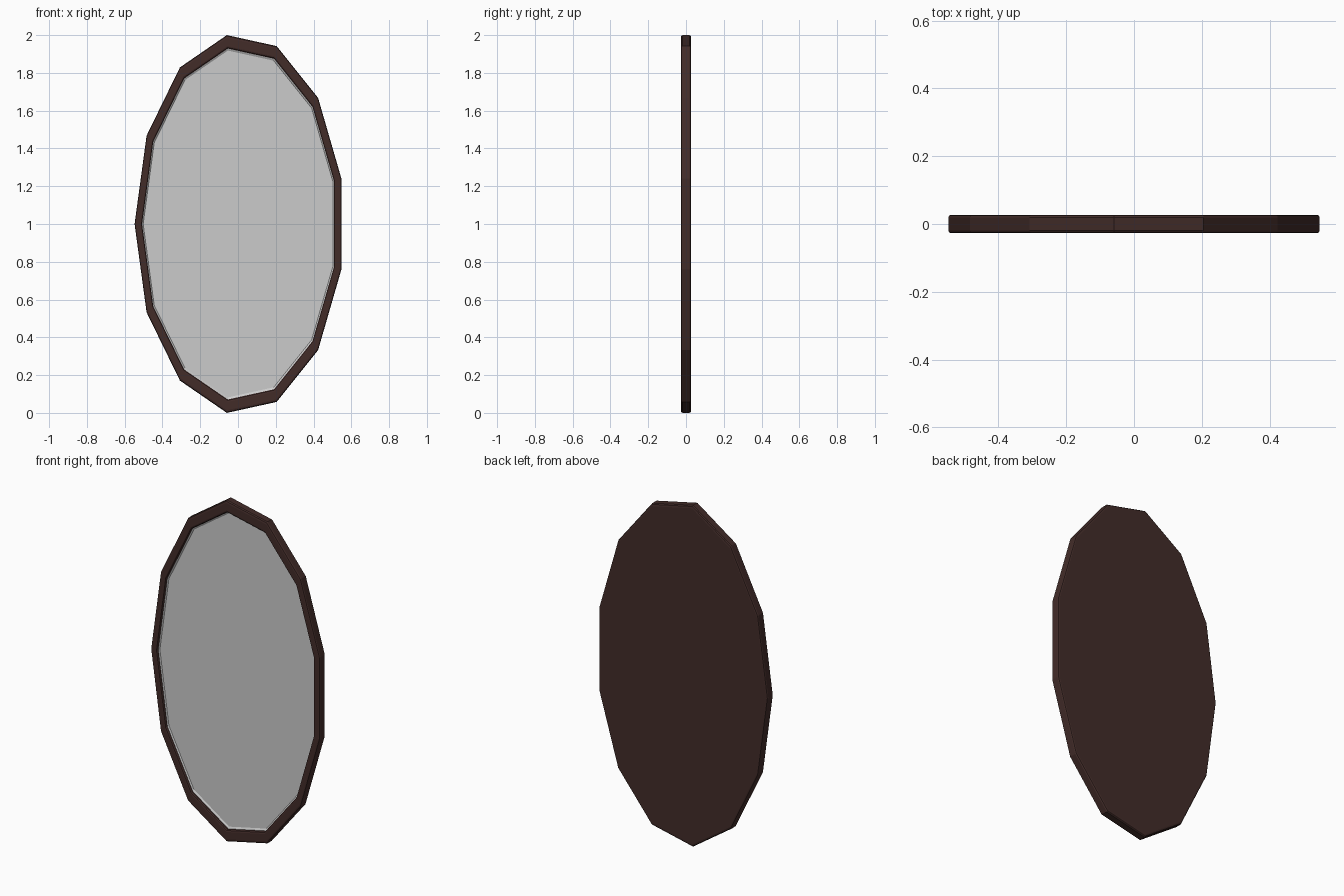
import bpy, bmesh
from math import cos, sin, pi

if "Cube" in bpy.data.objects:
    bpy.data.objects.remove(bpy.data.objects["Cube"])

SIDES = 13
RX, RZ = 0.5555, 1.0073
CX = RX - 0.5475


def loft(name, rings, color=None, cap_start=False, cap_end=False):
    """Skin a stack of 13-sided oval rings given as (scale, y)."""
    bm = bmesh.new()
    loops = []
    for s, y in rings:
        loop = []
        for i in range(SIDES):
            a = pi + 2 * pi * i / SIDES
            loop.append(bm.verts.new((CX + RX * s * cos(a), y, 1 + RZ * s * sin(a))))
        loops.append(loop)
    # each step from one ring to the next keeps the same winding
    for a, b in zip(loops, loops[1:]):
        for i in range(SIDES):
            j = (i + 1) % SIDES
            bm.faces.new((a[i], a[j], b[j], b[i]))
    if cap_start:
        bm.faces.new(loops[0][::-1])
    if cap_end:
        bm.faces.new(loops[-1])
    me = bpy.data.meshes.new(name)
    bm.to_mesh(me)
    bm.free()
    ob = bpy.data.objects.new(name, me)
    bpy.context.collection.objects.link(ob)
    if color:
        mat = bpy.data.materials.new(name)
        mat.diffuse_color = color
        mat.use_nodes = True
        mat.node_tree.nodes["Principled BSDF"].inputs["Base Color"].default_value = mat.diffuse_color
        me.materials.append(mat)
    return ob


# wooden frame: closed back, chamfered outer edge, raised lip, inner wall
loft("frame", [(0.985, 0.027), (0.995, 0.025), (1.0, 0.019),
               (1.0, -0.019), (0.995, -0.025), (0.985, -0.027),
               (0.942, -0.027), (0.934, -0.025), (0.929, -0.019),
               (0.929, -0.012)],
     (0.055, 0.025, 0.022, 1), cap_start=True)

# recessed mirror glass with a sloped rim
loft("mirror_glass", [(0.929, -0.012), (0.918, -0.006)], cap_end=True)
